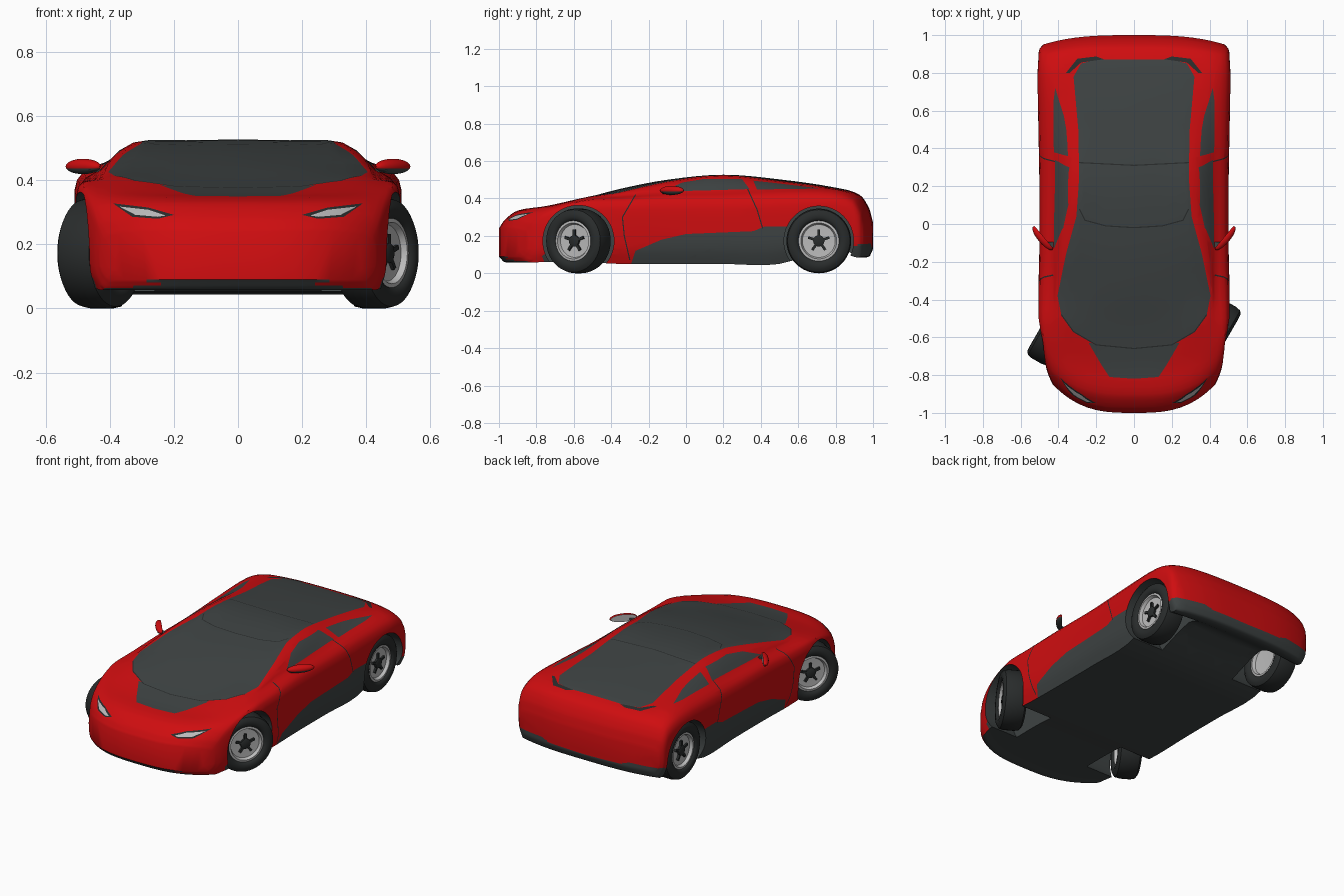
import bpy, bmesh, math
from mathutils import Matrix, Vector

if "Cube" in bpy.data.objects:
    bpy.data.objects.remove(bpy.data.objects["Cube"])

RED, GREY, BLACK, SILVER = range(4)
X, Y, Z = range(3)


def material(name, colour):
    mat = bpy.data.materials.new(name)
    mat.use_nodes = True
    mat.diffuse_color = (*colour, 1)
    mat.node_tree.nodes["Principled BSDF"].inputs["Base Color"].default_value = (*colour, 1)
    return mat


MATS = [material("red paint", (.62, .004, .005)),
        material("dark grey glass and trim", (.048, .056, .056)),
        material("black rubber", (.022, .025, .025)),
        material("light silver", (.5, .5, .5))]


def make(name, bm, mirror=False, cutters=(), smooth=True):
    """Turn a bmesh into an object, apply its modifiers and shade it."""
    mesh = bpy.data.meshes.new(name)
    bm.to_mesh(mesh)
    bm.free()
    for mat in MATS:
        mesh.materials.append(mat)
    obj = bpy.data.objects.new(name, mesh)
    bpy.context.collection.objects.link(obj)
    bpy.ops.object.select_all(action='DESELECT')
    obj.select_set(True)
    bpy.context.view_layer.objects.active = obj
    if mirror:
        obj.modifiers.new("mirror", 'MIRROR')
    for cutter in cutters:
        mod = obj.modifiers.new("arch", 'BOOLEAN')
        mod.object, mod.operation, mod.solver = cutter, 'DIFFERENCE', 'EXACT'
    for mod in list(obj.modifiers):
        bpy.ops.object.modifier_apply(modifier=mod.name)
    if smooth:
        bpy.ops.object.shade_smooth_by_angle(angle=math.radians(38))
    return obj


def smooth_curve(keys, params, steps):
    """Hermite curve through tuples of values at the given parameters."""
    def slope(i):
        a, b = max(i - 1, 0), min(i + 1, len(keys) - 1)
        return [(q - p) / (params[b] - params[a]) for p, q in zip(keys[a], keys[b])]
    out = []
    for i in range(len(keys) - 1):
        h, m0, m1 = params[i + 1] - params[i], slope(i), slope(i + 1)
        for k in range(steps):
            t = k / steps
            s = t * t * (3 - 2 * t)
            out.append([p + (q - p) * s + h * (u * t * (1 - t) ** 2 - v * t * t * (1 - t))
                        for p, q, u, v in zip(keys[i], keys[i + 1], m0, m1)])
    return out + [list(keys[-1])]


def inside(point, outline):
    hit = False
    for (ax, ay), (bx, by) in zip(outline, outline[1:] + outline[:1]):
        if (ay > point[1]) != (by > point[1]):
            hit ^= point[0] < ax + (bx - ax) * (point[1] - ay) / (by - ay)
    return hit


def paint(bm, outline, view, mat):
    """Cut an outline into the faces that face a direction and colour them."""
    view = Vector(view)
    a, b = [i for i in range(3) if not view[i]]
    lo = [min(p[i] for p in outline) for i in (0, 1)]
    hi = [max(p[i] for p in outline) for i in (0, 1)]

    def near():
        return [f for f in bm.faces if f.normal.dot(view) > .1
                and all(min(v.co[c] for v in f.verts) <= hi[i]
                        and max(v.co[c] for v in f.verts) >= lo[i]
                        for i, c in enumerate((a, b)))]
    for p, q in zip(outline, outline[1:] + outline[:1]):
        co, no = Vector(), Vector()
        co[a], co[b] = p
        no[a], no[b] = p[1] - q[1], q[0] - p[0]
        faces = near()
        geom = faces + list({e for f in faces for e in f.edges}) + list({v for f in faces for v in f.verts})
        bmesh.ops.bisect_plane(bm, geom=geom, dist=1e-5, plane_co=co, plane_no=no)
    for f in near():
        c = f.calc_center_median()
        if inside((c[a], c[b]), outline):
            f.material_index = mat


def seam(bm, path, view, mat=BLACK, half=.003):
    for p, q in zip(path, path[1:]):
        p, q = Vector(p), Vector(q)
        n = Vector((p.y - q.y, q.x - p.x)).normalized() * half
        paint(bm, [tuple(c) for c in (p + n, q + n, q - n, p - n)], view, mat)


# Body stations: y, half width, floor, shoulder z, belt x z, roof rail x z, centre z
STATIONS = [
    (-1, .43, .09, .20, .40, .225, .30, .24, .24),
    (-.97, .45, .06, .25, .42, .275, .30, .285, .285),
    (-.9, .47, .06, .30, .43, .325, .30, .335, .335),
    (-.75, .49, .06, .345, .44, .365, .30, .363, .358),
    (-.55, .505, .06, .375, .44, .395, .35, .405, .40),
    (-.35, .505, .05, .38, .43, .412, .39, .435, .452),
    (-.1, .50, .05, .385, .43, .432, .355, .488, .50),
    (.2, .50, .05, .385, .425, .44, .325, .518, .527),
    (.5, .505, .05, .395, .425, .45, .32, .49, .502),
    (.8, .51, .14, .40, .43, .445, .32, .453, .458),
    (.93, .505, .09, .37, .43, .405, .32, .415, .418),
    (.98, .50, .09, .31, .44, .335, .32, .345, .345),
    (1, .48, .13, .24, .44, .26, .32, .27, .27)]
STEPS, BELT = 3, 12


def section(y, w, floor, shoulder, bx, bz, rx, rz, top):
    bow = 1.9 * max(0, -y - .5) / .5 - .45 * max(0, y - .6) / .4
    rise = shoulder - floor
    keys = [(.93 * w, floor), (.985 * w, floor + .25 * rise), (w, floor + .6 * rise),
            (.985 * w, shoulder), (bx, bz), (rx, rz), (rx / 2, rz + .75 * (top - rz)), (0, top)]
    side = smooth_curve(keys, range(len(keys)), STEPS)
    under = [(.95 * x, floor) for x, z in reversed(side[BELT:])]
    return [(x, y + bow * x ** 3, z) for x, z in under + side], len(under)


body = bmesh.new()
rings = []
for st in smooth_curve(STATIONS, [s[0] for s in STATIONS], 4):
    points, m = section(*st)
    rings.append([body.verts.new(p) for p in points])
for r0, r1 in zip(rings, rings[1:]):
    for i in range(len(r0) - 1):
        body.faces.new((r0[i], r0[i + 1], r1[i + 1], r1[i]))
for ring in (rings[0], rings[-1]):
    for i in range(m - 1):
        body.faces.new((ring[i], ring[i + 1], ring[-2 - i], ring[-1 - i]))
    body.faces.new(ring[m - 1:len(ring) - m + 1])
bmesh.ops.recalc_face_normals(body, faces=body.faces)
if sum(f.normal.z * f.calc_area() for f in body.faces if f.calc_center_median().z < .1) > 0:
    bmesh.ops.reverse_faces(body, faces=body.faces)
for f in body.faces:
    if f.normal.z < -.6:
        f.material_index = GREY

SIDE, TOP, FRONT, REAR = (1, 0, 0), (0, 0, 1), (0, -1, 0), (0, 1, 0)
# Windscreen, roof and rear glass
paint(body, [(-.01, -.66), (.2, -.64), (.32, -.57), (.385, -.48), (.405, -.38), (.36, -.16),
             (.305, .04), (.29, .25), (.295, .5), (.32, .78), (.28, .85), (.2, .87), (-.01, .87)], TOP, GREY)
# Hood panel
paint(body, [(-.01, -.82), (.13, -.81), (.17, -.75), (.24, -.63), (-.01, -.65)], TOP, GREY)
# Door and quarter windows
paint(body, [(-.13, .437), (-.02, .485), (.1, .505), (.3, .503), (.34, .45), (.1, .443)], SIDE, GREY)
paint(body, [(.36, .495), (.5, .48), (.72, .453), (.5, .45), (.38, .447)], SIDE, GREY)
# Sill and bumper trim
paint(body, [(-.3, .03), (-.27, .12), (-.13, .18), (0, .21), (.36, .225), (.42, .25),
             (.56, .25), (.6, .03)], SIDE, GREY)
paint(body, [(.88, .03), (.88, .145), (1.01, .15), (1.01, .03)], SIDE, GREY)
paint(body, [(-.01, .03), (-.01, .135), (.25, .14), (.3, .16), (.52, .155), (.52, .03)], REAR, GREY)
paint(body, [(.43, .03), (.45, .09), (.475, .135), (.52, .14), (.52, .03)], FRONT, GREY)
paint(body, [(-.01, .03), (-.01, .085), (.18, .085), (.2, .03)], FRONT, GREY)
# Rear vents
paint(body, [(.16, .872), (.28, .855), (.34, .8), (.36, .8), (.3, .875), (.2, .887)], TOP, BLACK)
# Headlights with dark surrounds
paint(body, [(.39, .328), (.28, .315), (.2, .292), (.25, .28), (.33, .286)], FRONT, BLACK)
paint(body, [(.37, .318), (.28, .308), (.225, .29), (.25, .286), (.32, .292)], FRONT, SILVER)
# Panel gaps
seam(body, [(-.01, -.66), (.2, -.64), (.32, -.57), (.385, -.48)], TOP)
seam(body, [(-.01, -.02), (.15, -.01), (.26, .02), (.29, .08)], TOP)
seam(body, [(-.01, .31), (.29, .325)], TOP)
seam(body, [(.33, .45), (.38, .34), (.41, .24)], SIDE)
seam(body, [(-.27, .42), (-.34, .3), (-.33, .2), (-.3, .07)], SIDE)
bmesh.ops.triangulate(body, faces=[f for f in body.faces if len(f.verts) > 4])

# Wheel arches
AXLES = [("front", -.575, .43, .19, math.radians(-30)), ("rear", .71, .42, .186, 0)]
HUB_Z = .173
cutters = []
for end, y, x, radius, turn in AXLES:
    for side in (1, -1):
        bm = bmesh.new()
        bmesh.ops.create_cone(bm, cap_ends=True, segments=64, radius1=radius, radius2=radius, depth=.5,
                              matrix=Matrix.Translation((side * .51, y, HUB_Z)) @ Matrix.Rotation(math.pi / 2, 4, 'Y'))
        for f in bm.faces:
            f.material_index = GREY
        cutters.append(make("arch_cutter", bm, smooth=False))
make("body", body, mirror=True, cutters=cutters)
for cutter in cutters:
    bpy.data.objects.remove(cutter)


def lathe(bm, profile, mat):
    """Spin a (distance along axle, radius) profile round the x axis."""
    verts = [bm.verts.new((x, 0, r)) for x, r in profile]
    edges = [bm.edges.new(pair) for pair in zip(verts, verts[1:])]
    old = set(bm.faces)
    bmesh.ops.spin(bm, geom=verts + edges, axis=(1, 0, 0), cent=(0, 0, 0),
                   steps=48, angle=math.tau, use_merge=True)
    for f in set(bm.faces) - old:
        f.material_index = mat
    bmesh.ops.remove_doubles(bm, verts=bm.verts, dist=1e-5)


def wheel_parts():
    half = [(.05, .104), (.062, .112), (.07, .125), (.068, .15), (.056, .167), (.03, .173)]
    tyre = bmesh.new()
    lathe(tyre, half + [(-x, r) for x, r in reversed(half)] + half[:1], BLACK)
    rim = bmesh.new()
    face = [(0.036, 0), (.04, .088), (.058, .096), (.056, .11)]
    lathe(rim, face + [(-x, r) for x, r in reversed(face)], SILVER)
    hub = bmesh.new()
    lathe(hub, [(.03, .03), (.05, .03), (.054, .022), (.054, 0)], BLACK)
    for i in range(5):
        spoke = Matrix.Rotation(math.tau * i / 5, 4, 'X') @ Matrix.Translation((.044, 0, .04))
        new = bmesh.ops.create_cube(hub, size=1, matrix=spoke @ Matrix.Diagonal((.012, .014, .04, 1)))
        for f in {f for v in new["verts"] for f in v.link_faces}:
            f.material_index = BLACK
    return {"tyre": tyre, "rim": rim, "hub": hub}


# Wheels, the front pair steered
for end, y, x, radius, turn in AXLES:
    for side, label in ((1, "left"), (-1, "right")):
        for part, bm in wheel_parts().items():
            bmesh.ops.recalc_face_normals(bm, faces=bm.faces)
            obj = make(f"{end}_{label}_{part}", bm)
            obj.location = (side * x, y, HUB_Z)
            obj.rotation_euler.z = turn + (math.pi if side < 0 else 0)

# Door mirrors: red shell, dark underside, silver glass
bm = bmesh.new()
bmesh.ops.create_uvsphere(bm, u_segments=24, v_segments=16, radius=1, matrix=Matrix.Diagonal((.08, .026, .024, 1)))
for co, no, clear in (((0, .008, 0), (0, 1, 0), True), ((0, 0, -.006), (0, 0, 1), False)):
    cut = bmesh.ops.bisect_plane(bm, geom=bm.verts[:] + bm.edges[:] + bm.faces[:],
                                 plane_co=co, plane_no=no, clear_outer=clear)
    if clear:
        bmesh.ops.holes_fill(bm, edges=[e for e in bm.edges if e.is_boundary])
bmesh.ops.recalc_face_normals(bm, faces=bm.faces)
for f in bm.faces:
    low = f.calc_center_median().z < -.006
    f.material_index = SILVER if f.normal.y > .95 else GREY if low else RED
bmesh.ops.transform(bm, verts=bm.verts,
                    matrix=Matrix.Translation((.483, -.075, .443)) @ Matrix.Rotation(math.radians(50), 4, 'Z'))
make("door_mirrors", bm, mirror=True)

# Mirror arms
bm = bmesh.new()
bmesh.ops.create_cube(bm, size=1, matrix=Matrix.Translation((.435, -.11, .43))
                      @ Matrix.Rotation(-.2, 4, 'Y') @ Matrix.Diagonal((.06, .03, .012, 1)))
for f in bm.faces:
    f.material_index = GREY
make("mirror_arms", bm, mirror=True, smooth=False)
